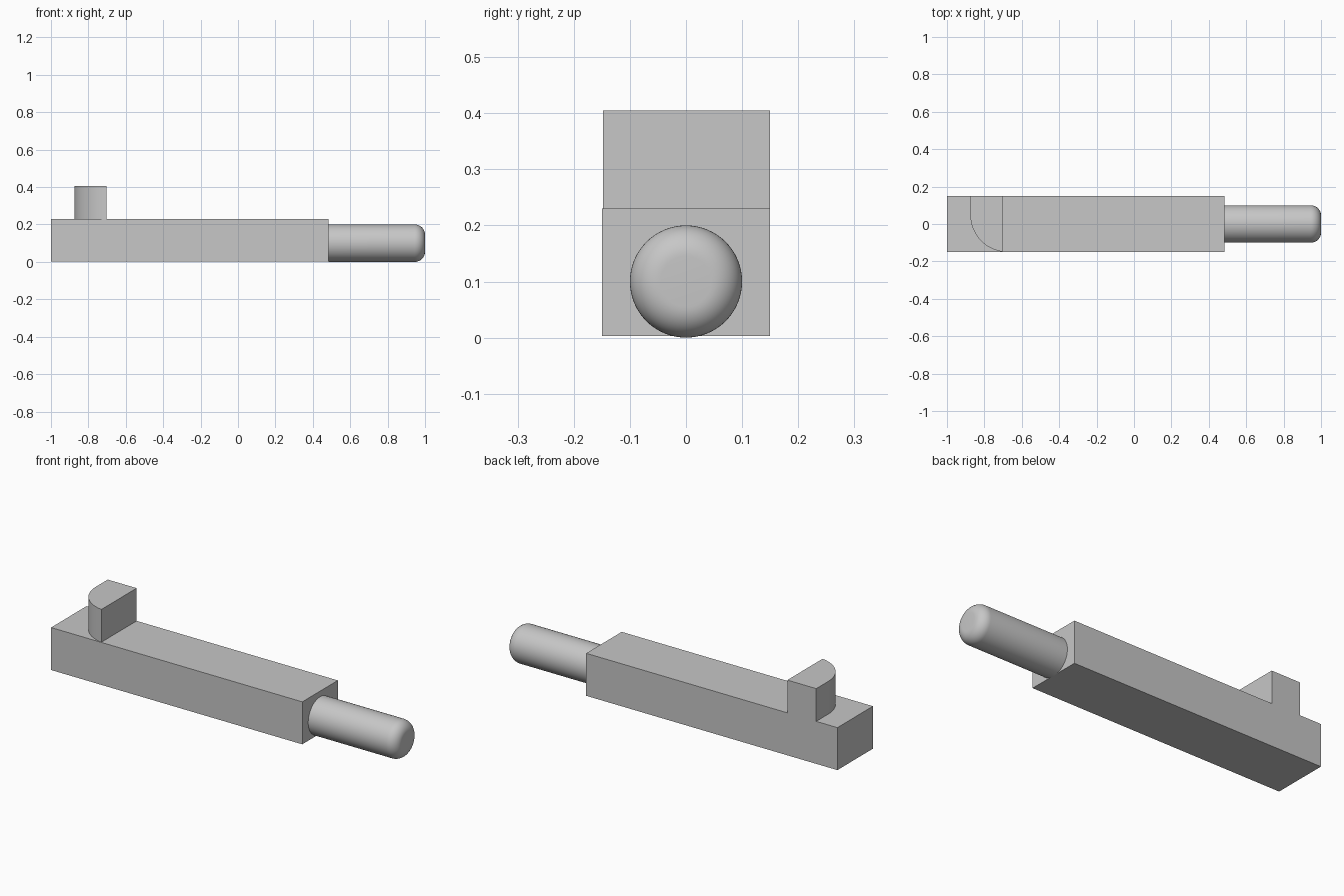
import bpy, bmesh, math
from mathutils import Matrix

default = bpy.data.objects.get("Cube")
if default:
    bpy.data.objects.remove(default, do_unlink=True)

grey = bpy.data.materials.new("plain grey")
grey.use_nodes = True
colour = (0.57, 0.57, 0.57, 1)
grey.diffuse_color = colour
grey.node_tree.nodes["Principled BSDF"].inputs["Base Color"].default_value = colour

BASE, TOP, HALF = 0.003, 0.23, 0.15


def finish(name, bm, smooth=False):
    bmesh.ops.recalc_face_normals(bm, faces=bm.faces)
    mesh = bpy.data.meshes.new(name)
    bm.to_mesh(mesh)
    bm.free()
    mesh.materials.append(grey)
    obj = bpy.data.objects.new(name, mesh)
    bpy.context.collection.objects.link(obj)
    if smooth:
        bpy.ops.object.select_all(action='DESELECT')
        obj.select_set(True)
        bpy.context.view_layer.objects.active = obj
        bpy.ops.object.shade_smooth_by_angle(angle=math.radians(30))
    return obj


def extrude_outline(name, outline, z0, z1, smooth=False):
    bm = bmesh.new()
    face = bm.faces.new([bm.verts.new((x, y, z0)) for x, y in outline])
    extruded = bmesh.ops.extrude_face_region(bm, geom=[face])["geom"]
    verts = [v for v in extruded if isinstance(v, bmesh.types.BMVert)]
    bmesh.ops.translate(bm, vec=(0, 0, z1 - z0), verts=verts)
    return finish(name, bm, smooth)


# Rectangular bar
extrude_outline("body_bar", [(-1, -HALF), (0.485, -HALF), (0.485, HALF), (-1, HALF)], BASE, TOP)

# Upright lug: straight back and inner side, rounded outer corner
radius, cx, cy, inner = 0.2, -0.675, 0.05, -0.704
sweep = math.acos((cx - inner) / radius)
lug = [(inner, HALF), (-0.875, HALF)]
for i in range(25):
    a = sweep * i / 24
    lug.append((cx - radius * math.cos(a), cy - radius * math.sin(a)))
extrude_outline("upright_lug", lug, TOP, 0.405, True)

# Round pin with a filleted tip, spun about its long axis
pin_r, fillet = 0.1, 0.055
profile = [(0.485, 0), (0.485, pin_r)]
for i in range(13):
    a = math.pi / 2 * i / 12
    profile.append((1 - fillet + fillet * math.sin(a), pin_r - fillet + fillet * math.cos(a)))
profile.append((1, 0))
bm = bmesh.new()
points = [bm.verts.new((x, 0, r)) for x, r in profile]
edges = [bm.edges.new(pair) for pair in zip(points, points[1:])]
bmesh.ops.spin(bm, geom=points + edges, cent=(0, 0, 0), axis=(1, 0, 0),
               angle=math.tau, steps=64, use_duplicate=False)
bmesh.ops.remove_doubles(bm, verts=bm.verts, dist=0.0001)
bmesh.ops.transform(bm, matrix=Matrix.Translation((0, 0, pin_r)), verts=bm.verts)
finish("round_pin", bm, True)
